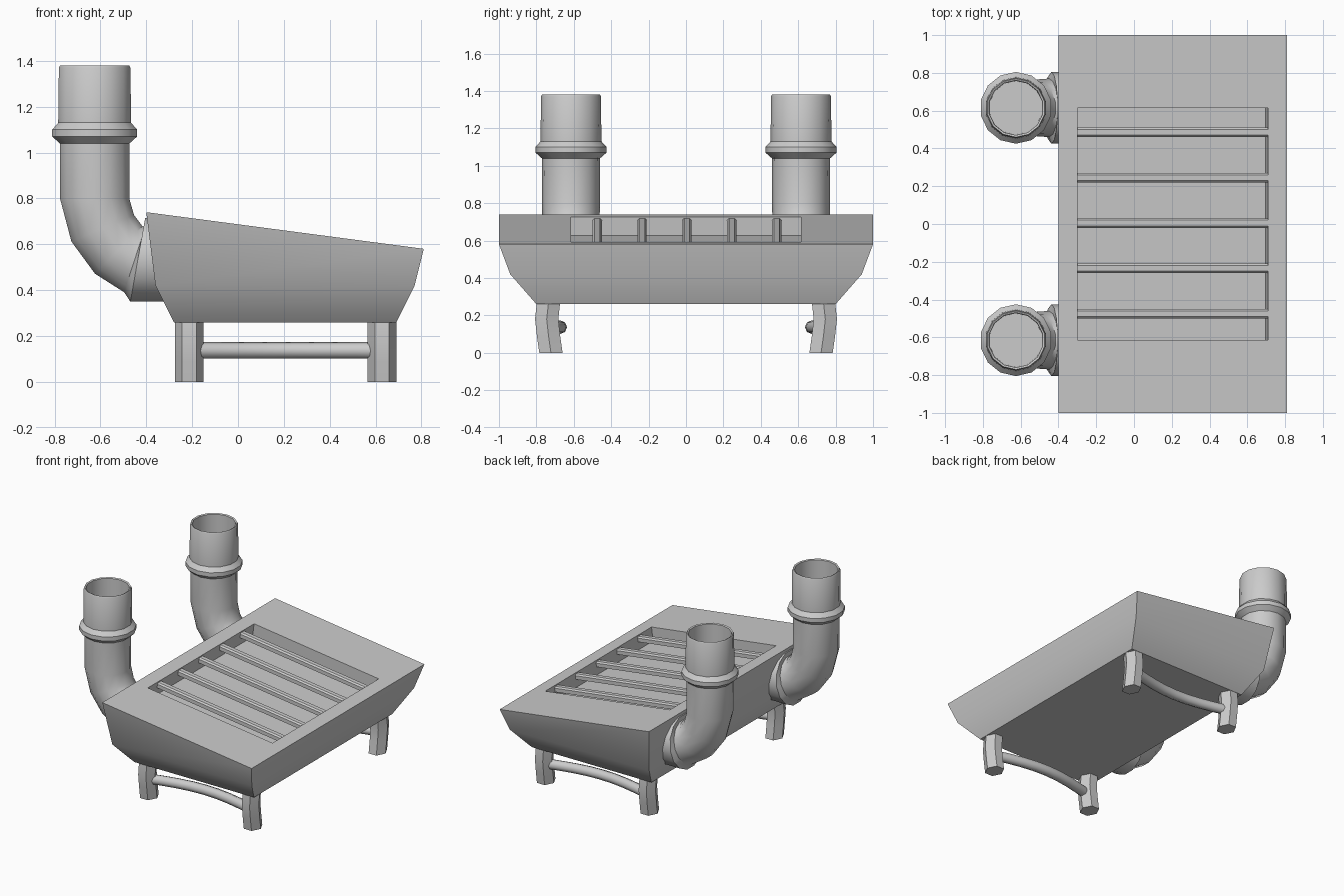
import bpy, bmesh
from math import sin, cos, pi, radians
from mathutils import Vector

cube = bpy.data.objects.get("Cube")
if cube:
    bpy.data.objects.remove(cube, do_unlink=True)

grey = bpy.data.materials.new("plain grey")
grey.use_nodes = True
grey.diffuse_color = (0.6, 0.6, 0.6, 1)
grey.node_tree.nodes["Principled BSDF"].inputs["Base Color"].default_value = (0.6, 0.6, 0.6, 1)


def loft(name, rings, angle=32):
    """Skin a list of equal-length point rings and cap both ends."""
    bm = bmesh.new()
    loops = [[bm.verts.new(p) for p in ring] for ring in rings]
    n = len(loops[0])
    for a, b in zip(loops, loops[1:]):
        for i in range(n):
            j = (i + 1) % n
            bm.faces.new((a[i], a[j], b[j], b[i]))
    bm.faces.new(loops[0])
    bm.faces.new(loops[-1])
    bmesh.ops.recalc_face_normals(bm, faces=bm.faces)
    mesh = bpy.data.meshes.new(name)
    bm.to_mesh(mesh)
    bm.free()
    mesh.materials.append(grey)
    obj = bpy.data.objects.new(name, mesh)
    bpy.context.collection.objects.link(obj)
    bpy.ops.object.select_all(action='DESELECT')
    obj.select_set(True)
    bpy.context.view_layer.objects.active = obj
    bpy.ops.object.shade_smooth_by_angle(angle=radians(angle))
    return obj


def circle(centre, u, v, r, n):
    return [Vector(centre) + r * (cos(2 * pi * i / n) * Vector(u) + sin(2 * pi * i / n) * Vector(v))
            for i in range(n)]


def top_z(x):
    return 0.74 - 0.132 * (x + 0.4)


NORMAL = Vector((0.131, 0, 0.991))


def rect(x0, x1, y, z=None):
    return [Vector((x, s, top_z(x) if z is None else z))
            for x, s in ((x0, -y), (x1, -y), (x1, y), (x0, y))]


# Tapered tank with sloped top and a sunken opening
opening = rect(-0.30, 0.71, 0.615)
loft("tank", [rect(-0.28, 0.69, 0.80, 0.26), rect(-0.36, 0.77, 0.94, 0.42),
              rect(-0.40, 0.81, 1.0), opening, [p - 0.1 * NORMAL for p in opening]])

# Chamfered grille bars across the opening
profile = [(-0.025, -0.045), (0.025, -0.045), (0.025, -0.018),
           (0.015, -0.008), (-0.015, -0.008), (-0.025, -0.018)]
for k in range(5):
    y = 0.24 * (k - 2) + 0.005
    loft(f"grille_bar_{k + 1}", [[Vector((x, y + dy, top_z(x))) + h * NORMAL for dy, h in profile]
                                 for x in (-0.30, 0.71)])

# Pipe stations: x, z, bend in degrees, radius
PX = -0.625
pipe = [(PX, 0.95, 0, 0.142), (PX, 1.375, 0, 0.145), (PX, 1.38, 0, 0.155), (PX, 1.37, 0, 0.16),
        (PX, 1.13, 0, 0.163), (PX, 1.10, 0, 0.19), (PX, 1.07, 0, 0.19), (PX, 1.04, 0, 0.156),
        (PX, 0.80, 0, 0.155), (-0.59, 0.67, 23, 0.152), (-0.52, 0.575, 45, 0.15),
        (-0.45, 0.535, 72, 0.155), (-0.437, 0.532, 80, 0.19), (-0.32, 0.535, 90, 0.19)]

for side, s in (("front", -1), ("back", 1)):
    # Open elbow pipe with collar and wall flange
    loft(side + "_pipe", [circle((x, s * 0.615, z), (0, 1, 0),
                                 (cos(radians(a)), 0, sin(radians(a))), r, 14)
                          for x, z, a, r in pipe])
    # Slightly bowed hexagonal legs
    for end, x in (("right", -0.2125), ("left", 0.6275)):
        loft(f"{side}_{end}_leg", [circle((x, s * y, z), (1, 0, 0), (0, 1.15, 0), 0.0625, 6)
                                   for y, z in ((0.735, 0.27), (0.745, 0.18),
                                                (0.735, 0.09), (0.722, 0))])
    # Stretcher bowed inward between the legs
    stations = [-0.2 + 0.815 * i / 8 for i in range(9)]
    loft(side + "_stretcher", [circle((x, s * (0.74 - 0.068 * sin(pi * i / 8)), 0.137),
                                      (0, 1, 0), (0, 0, 1), 0.036, 8)
                               for i, x in enumerate(stations)], 50)
